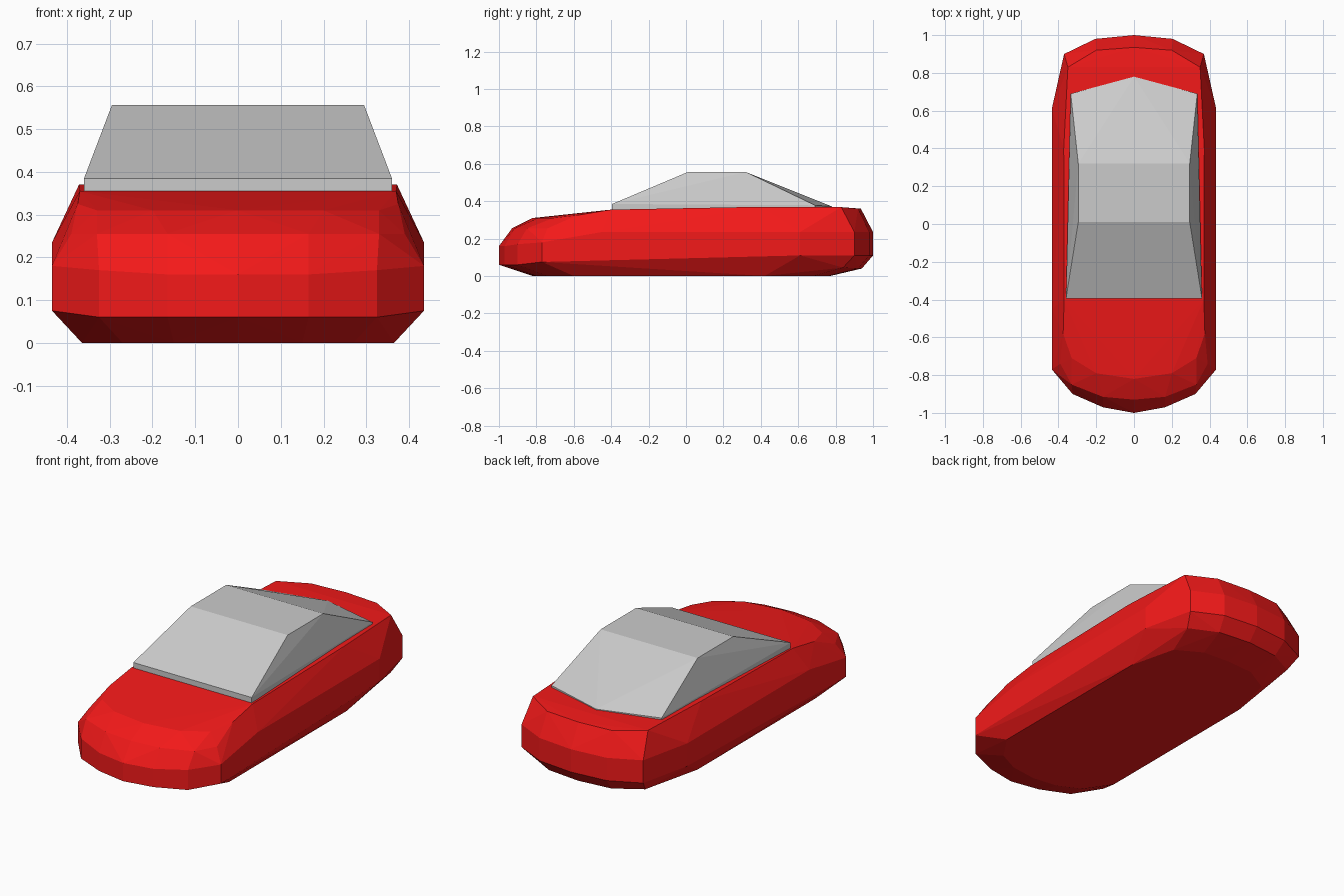
import bpy, bmesh

if "Cube" in bpy.data.objects:
    bpy.data.objects.remove(bpy.data.objects["Cube"])


def hull_part(name, half_points, color=None):
    """Faceted solid wrapped around half-points mirrored in x."""
    bm = bmesh.new()
    for x, y, z in half_points:
        for s in ((1, -1) if x else (1,)):
            bm.verts.new((s * x, y, z))
    res = bmesh.ops.convex_hull(bm, input=bm.verts)
    loose = [v for v in bm.verts if not v.link_faces]
    bmesh.ops.delete(bm, geom=loose, context='VERTS')
    bmesh.ops.dissolve_limit(bm, angle_limit=0.01, verts=bm.verts, edges=bm.edges)
    bmesh.ops.recalc_face_normals(bm, faces=bm.faces)
    mesh = bpy.data.meshes.new(name)
    bm.to_mesh(mesh)
    bm.free()
    if color:
        mat = bpy.data.materials.new(name + "_paint")
        mat.diffuse_color = color
        mat.use_nodes = True
        mat.node_tree.nodes["Principled BSDF"].inputs["Base Color"].default_value = mat.diffuse_color
        mesh.materials.append(mat)
    obj = bpy.data.objects.new(name, mesh)
    bpy.context.collection.objects.link(obj)
    return obj


# Widest outline of the body: x, y, lower z, upper z
belt = [(0, -1, .06, .16), (.165, -.97, .06, .16), (.325, -.9, .06, .17),
        (.435, -.77, .075, .18), (.435, -.45, .11, .235), (.435, .61, .11, .235),
        (.37, .9, .11, .235), (.205, .98, .11, .235), (0, 1, .11, .235)]
# Flat underside
floor = [(0, -.82), (.15, -.8), (.27, -.74), (.365, -.6),
         (.365, .42), (.3, .68), (.16, .76), (0, .77)]
# Turned-under rear bumper
rear_lip = [(0, .94, .04), (.19, .92, .04), (.34, .84, .045)]
# Nose edge, bonnet edge and shoulder line up to the boot
nose = [(0, -.93, .255), (.165, -.915, .255), (.33, -.85, .255), (.39, -.74, .255)]
deck = [(0, -.82, .31), (.2, -.79, .31), (.33, -.71, .31), (.375, -.58, .325),
        (.37, -.4, .355), (.372, .4, .37), (.35, .83, .368), (.2, .92, .36), (0, .935, .36)]

body = [(x, y, z) for x, y, lo, hi in belt for z in (lo, hi)]
body += [(x, y, 0) for x, y in floor] + rear_lip + nose + deck
hull_part("body", body, (0.9, 0.01, 0.01, 1))

# Cabin: windscreen base, roof, rear window base
cabin = [(.36, -.395, .35), (.36, -.395, .385), (.295, .01, .556), (.295, .32, .556),
         (.335, .69, .36), (.335, .69, .378), (0, .78, .36), (0, .78, .372)]
hull_part("cabin", cabin)
